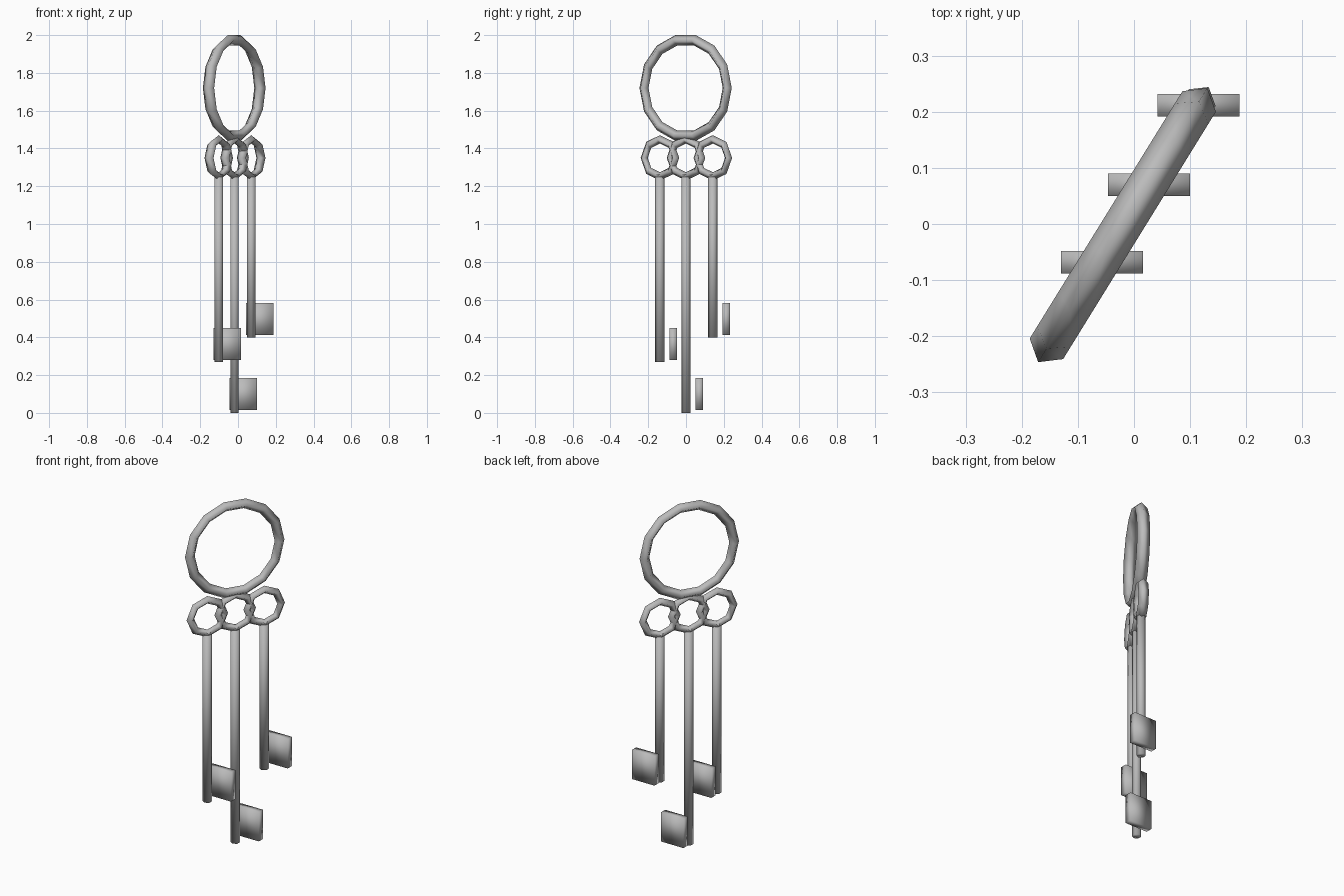
import bpy, bmesh, math
from mathutils import Vector

if "Cube" in bpy.data.objects:
    bpy.data.objects.remove(bpy.data.objects["Cube"])

# One plain grey metal
metal = bpy.data.materials.new("grey_metal")
metal.diffuse_color = (0.5, 0.5, 0.5, 1)
metal.use_nodes = True
metal.node_tree.nodes["Principled BSDF"].inputs["Base Color"].default_value = metal.diffuse_color

# All rings hang in one vertical plane, turned about z
TURN = math.radians(58.3)
ALONG = Vector((math.cos(TURN), math.sin(TURN), 0))
ACROSS = Vector((math.sin(TURN), -math.cos(TURN), 0))
UP = Vector((0, 0, 1))


def finish(name, bm):
    bmesh.ops.recalc_face_normals(bm, faces=bm.faces)
    for f in bm.faces:
        f.smooth = True
    mesh = bpy.data.meshes.new(name)
    bm.to_mesh(mesh)
    bm.free()
    mesh.materials.append(metal)
    ob = bpy.data.objects.new(name, mesh)
    bpy.context.collection.objects.link(ob)
    return ob


def ring(name, centre, radius, depth, width, segments, sides=4):
    """Low-poly ring; depth is the radial half size, width the sideways one."""
    bm = bmesh.new()
    loops = []
    for i in range(segments):
        a = math.tau * i / segments
        out = ALONG * math.cos(a) + UP * math.sin(a)
        loop = []
        for j in range(sides):
            b = math.tau * j / sides
            loop.append(bm.verts.new(Vector(centre)
                        + out * (radius + depth * math.cos(b))
                        + ACROSS * width * math.sin(b)))
        loops.append(loop)
    for i in range(segments):
        p, q = loops[i], loops[(i + 1) % segments]
        for j in range(sides):
            k = (j + 1) % sides
            bm.faces.new((p[j], q[j], q[k], p[k]))
    return finish(name, bm)


def shaft(name, x, y, bottom, top, radius=0.025):
    bm = bmesh.new()
    bmesh.ops.create_cone(bm, cap_ends=True, segments=6, radius1=radius,
                          radius2=radius, depth=top - bottom)
    bmesh.ops.translate(bm, verts=bm.verts, vec=(x, y, (top + bottom) / 2))
    return finish(name, bm)


def bit(name, x, y, z):
    bm = bmesh.new()
    bmesh.ops.create_cube(bm, size=1)
    bmesh.ops.scale(bm, verts=bm.verts, vec=(0.146, 0.04, 0.17))
    bmesh.ops.translate(bm, verts=bm.verts, vec=(x, y, z))
    return finish(name, bm)


# Large carrying ring
ring("key_ring", (-0.02, -0.002, 1.72), 0.259, 0.028, 0.035, 14)

# Three keys: position and lowest point of each shaft, height of its bit
keys = [("front", -0.102, -0.138, 0.27, 0.364),
        ("middle", -0.018, 0.0, 0.0, 0.101),
        ("back", 0.07, 0.142, 0.40, 0.497)]
for label, x, y, low, bit_z in keys:
    ring(label + "_key_bow", (x, y, 1.35), 0.098, 0.022, 0.028, 8)
    shaft(label + "_key_shaft", x, y, low, 1.265)
    bit(label + "_key_bit", x + 0.045, y + 0.07, bit_z)
